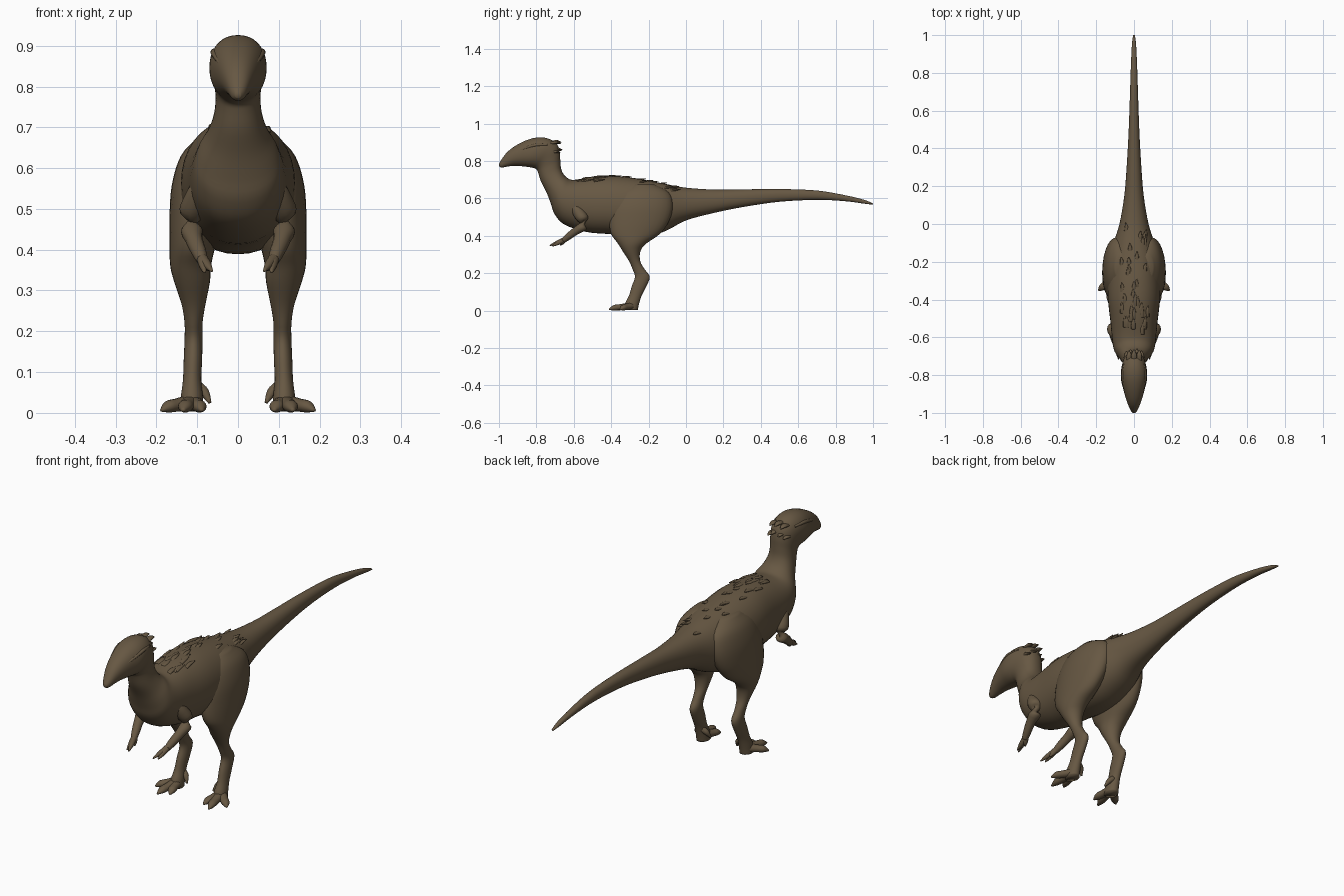
import bpy, bmesh, math, random
from mathutils import Vector

random.seed(4)
SIDES, STEPS = 28, 4
skin = bpy.data.materials.new("brown skin")
skin.diffuse_color = (0.135, 0.097, 0.056, 1)


def blend(a, b, c, d, t):
    return 0.5 * (2 * b + (c - a) * t + (2 * a - 5 * b + 4 * c - d) * t * t
                  + (3 * b - a - 3 * c + d) * t ** 3)


def add_loft(bm, rings, sides=SIDES, power=1.0):
    """Skin smoothly interpolated rings, each (centre, half axis u, half axis v)."""
    dense, n = [], len(rings)
    for i in range(n - 1):
        q = [rings[max(0, min(n - 1, i + k))] for k in (-1, 0, 1, 2)]
        for s in range(STEPS):
            dense.append([blend(*(r[j] for r in q), s / STEPS) for j in range(3)])
    dense.append(rings[-1])
    rows = []
    for c, u, v in dense:
        row = []
        for k in range(sides):
            a = 2 * math.pi * k / sides
            ca, sa = math.cos(a), math.sin(a)
            row.append(bm.verts.new(c + u * math.copysign(abs(ca) ** power, ca)
                                    + v * math.copysign(abs(sa) ** power, sa)))
        rows.append(row)
    for p, q in zip(rows, rows[1:]):
        for k in range(sides):
            m = (k + 1) % sides
            bm.faces.new((p[k], p[m], q[m], q[k]))
    bm.faces.new(rows[0])
    bm.faces.new(rows[-1][::-1])


def add_tube(bm, pts, flat=1.0, sides=14):
    """Tapered limb through (x, y, z, radius) points."""
    rings = []
    for i, p in enumerate(pts):
        a, b = pts[max(i - 1, 0)], pts[min(i + 1, len(pts) - 1)]
        d = (Vector(b[:3]) - Vector(a[:3])).normalized()
        side = d.cross(Vector((0, 0, 1))).normalized()
        rings.append((Vector(p[:3]), side * p[3], side.cross(d) * p[3] * flat))
    add_loft(bm, rings, sides)


def finish(name, bm, mirror=False):
    bmesh.ops.recalc_face_normals(bm, faces=bm.faces)
    for f in bm.faces:
        f.smooth = True
    me = bpy.data.meshes.new(name)
    bm.to_mesh(me)
    bm.free()
    me.materials.append(skin)
    ob = bpy.data.objects.new(name, me)
    bpy.context.collection.objects.link(ob)
    if mirror:
        ob.modifiers.new("mirror", 'MIRROR').use_mirror_merge = False
    return ob


# tail, torso, neck and head: upper y, upper z, lower y, lower z, half width
profile = [
    (1.0, .573, 1.0, .566, .005), (.95, .593, .95, .572, .011), (.85, .617, .85, .585, .016),
    (.7, .642, .7, .592, .021), (.5, .650, .5, .582, .028), (.3, .648, .3, .553, .039),
    (.15, .647, .14, .52, .052), (0, .657, 0, .482, .077), (-.1, .675, -.1, .43, .108),
    (-.2, .695, -.2, .395, .132), (-.3, .712, -.3, .39, .14), (-.4, .72, -.4, .408, .138),
    (-.5, .715, -.53, .42, .125), (-.57, .703, -.65, .46, .116), (-.61, .699, -.702, .515, .108),
    (-.635, .71, -.722, .57, .096), (-.655, .73, -.745, .63, .075), (-.668, .76, -.775, .69, .06),
    (-.672, .80, -.79, .735, .055), (-.675, .845, -.797, .752, .057),
    (-.69, .89, -.808, .76, .062), (-.74, .921, -.822, .764, .069),
    (-.80, .925, -.845, .768, .069), (-.86, .908, -.88, .772, .058),
    (-.92, .876, -.92, .774, .044), (-.96, .843, -.955, .770, .031),
    (-.988, .805, -.985, .765, .018), (-1.0, .785, -.999, .772, .007)]
bm = bmesh.new()
add_loft(bm, [(Vector((0, (a + c) / 2, (b + d) / 2)), Vector((w, 0, 0)),
               Vector((0, (a - c) / 2, (b - d) / 2))) for a, b, c, d, w in profile], 36, 0.92)
body = finish("body", bm)

# legs: z, front y, back y, inner x, outer x
leg = [
    (.675, -.29, -.17, .03, .10), (.63, -.36, -.09, .02, .14), (.56, -.40, -.07, .02, .162),
    (.48, -.41, -.09, .035, .168), (.41, -.40, -.14, .055, .168), (.36, -.365, -.21, .066, .166),
    (.32, -.34, -.243, .069, .156), (.265, -.305, -.245, .08, .138), (.22, -.285, -.22, .087, .131),
    (.18, -.273, -.194, .087, .131), (.13, -.29, -.212, .088, .133), (.08, -.305, -.237, .09, .135),
    (.04, -.325, -.25, .086, .14), (.004, -.33, -.258, .085, .142)]
bm = bmesh.new()
add_loft(bm, [(Vector(((i + o) / 2, (f + b) / 2, z)), Vector(((o - i) / 2, 0, 0)),
               Vector((0, (b - f) / 2, 0))) for z, f, b, i, o in leg])
finish("leg", bm, True)

# three splayed toes and a raised inner toe
bm = bmesh.new()
for x, y in ((.088, -.385), (.135, -.412), (.188, -.352)):
    add_tube(bm, [(.113, -.285, .026, .024), (.113 + (x - .113) * .5, -.285 + (y + .285) * .5, .019, .019),
                  (.113 + (x - .113) * .78, -.285 + (y + .285) * .78, .015, .017),
                  (x, y, .006, .004)], .85)
add_tube(bm, [(.10, -.265, .065, .014), (.082, -.272, .05, .012), (.069, -.285, .025, .004)])
finish("toes", bm, True)

# short arms, bent at the elbow
bm = bmesh.new()
add_tube(bm, [(.085, -.60, .56, .025), (.10, -.575, .525, .032), (.113, -.55, .485, .029),
              (.114, -.55, .452, .024), (.108, -.59, .425, .021), (.096, -.63, .395, .018),
              (.088, -.655, .375, .014)])
finish("arm", bm, True)

# clawed fingers
bm = bmesh.new()
for x, y, z in ((.064, -.728, .348), (.082, -.715, .345), (.072, -.672, .35)):
    add_tube(bm, [(.09, -.645, .383, .013), ((.088 + x) / 2, (-.65 + y) / 2, (.378 + z) / 2, .011),
                  (x, y, z, .003)], sides=10)
finish("fingers", bm, True)

# brow ridges over the eyes
bm = bmesh.new()
add_tube(bm, [(.050, -.74, .885, .008), (.056, -.80, .885, .012), (.048, -.86, .868, .010),
              (.034, -.92, .845, .004)], .7, 10)
finish("brow", bm, True)

# ragged crest at the back of the head
bm = bmesh.new()
for x, y, z in ((0, -.665, .905), (.028, -.668, .90), (-.026, -.67, .897), (.015, -.66, .865),
                (-.018, -.664, .86), (.04, -.67, .85), (-.04, -.672, .85)):
    add_tube(bm, [(x * .9, y - .065, z - .008, .016), (x, y - .025, z, .014), (x, y, z - .006, .002)], .5, 8)
finish("head_crest", bm)

# small tufts lying along the back
bpy.context.view_layer.update()
bm = bmesh.new()
for k in range(34):
    x, y = random.uniform(-.07, .07), random.uniform(-.58, .02)
    hit, loc, nor, _ = body.ray_cast(Vector((x, y, .9)), Vector((0, 0, -1)))
    if hit:
        tip = loc + Vector((x * .1, .03, .003))
        add_tube(bm, [(loc.x, loc.y - .03, loc.z - .008, .012), (*(loc - nor * .002), .012), (*tip, .002)], .5, 8)
finish("back_tufts", bm)
